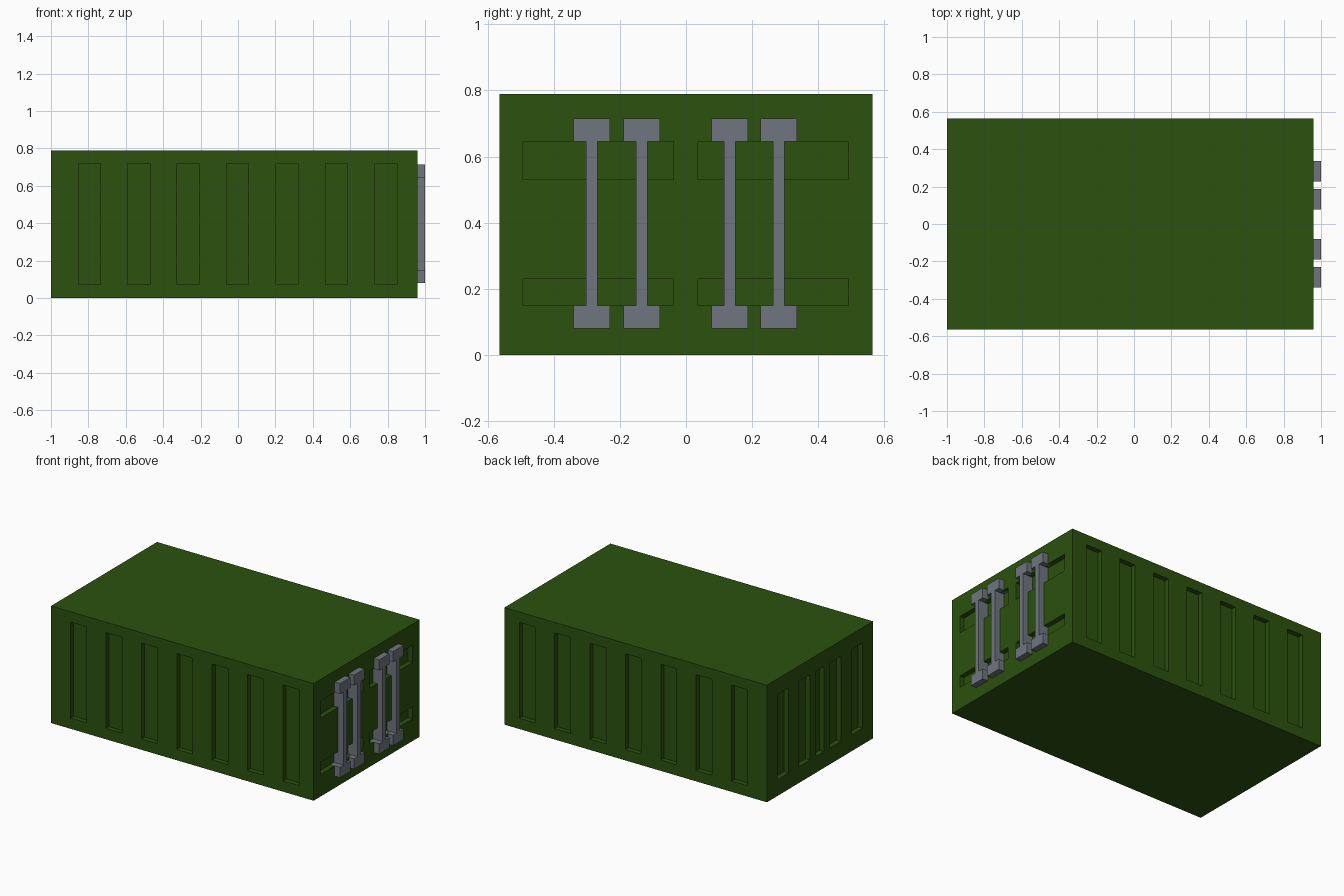
import bpy, bmesh
from mathutils import Matrix, Vector

cube = bpy.data.objects.get("Cube")
if cube:
    bpy.data.objects.remove(cube, do_unlink=True)


def make_material(name, color):
    mat = bpy.data.materials.new(name)
    mat.use_nodes = True
    mat.diffuse_color = color
    mat.node_tree.nodes["Principled BSDF"].inputs["Base Color"].default_value = color
    return mat


green = make_material("dark green paint", (0.025, 0.084, 0.0044, 1))
grey = make_material("steel grey", (0.162, 0.181, 0.216, 1))


def add_box(bm, x, y, z):
    """Add a box given its (min, max) range on each axis."""
    size = [r[1] - r[0] for r in (x, y, z)]
    centre = Vector([(r[0] + r[1]) / 2 for r in (x, y, z)])
    bmesh.ops.create_cube(bm, size=1, matrix=Matrix.Translation(centre) @ Matrix.Diagonal((*size, 1)))


def to_object(bm, name, mat):
    bmesh.ops.recalc_face_normals(bm, faces=bm.faces)
    mesh = bpy.data.meshes.new(name)
    bm.to_mesh(mesh)
    bm.free()
    mesh.materials.append(mat)
    obj = bpy.data.objects.new(name, mesh)
    bpy.context.collection.objects.link(obj)
    return obj


LEFT, RIGHT, HALF_Y, HEIGHT = -1.0, 0.96, 0.565, 0.79
DEPTH, OVER = 0.033, 0.03

# Container body
bm = bmesh.new()
add_box(bm, (LEFT, RIGHT), (-HALF_Y, HALF_Y), (0, HEIGHT))
body = to_object(bm, "container_body", green)

# Recess cutters
bm = bmesh.new()
for i in range(7):  # upright slots along both long sides
    x = -0.795 + 0.2642 * i
    for s in (-1, 1):
        y = sorted((s * (HALF_Y - DEPTH), s * (HALF_Y + OVER)))
        add_box(bm, (x - 0.059, x + 0.059), y, (0.073, 0.72))
for y, w in ((-0.395, 0.12), (-0.165, 0.12), (0, 0.085), (0.165, 0.12), (0.395, 0.12)):  # closed end
    add_box(bm, (LEFT - OVER, LEFT + DEPTH), (y - w / 2, y + w / 2), (0.11, 0.685))
for y in ((-0.493, -0.038), (0.036, 0.491)):  # door end
    for z in ((0.15, 0.23), (0.53, 0.645)):
        add_box(bm, (RIGHT - DEPTH, RIGHT + OVER), y, z)
cutter = to_object(bm, "recess_cutter", green)
cutter.hide_render = True

# Cut the recesses and drop the helper
mod = body.modifiers.new("recesses", 'BOOLEAN')
mod.operation = 'DIFFERENCE'
mod.solver = 'EXACT'
mod.object = cutter
bpy.context.view_layer.update()
cut_mesh = bpy.data.meshes.new_from_object(body.evaluated_get(bpy.context.evaluated_depsgraph_get()))
body.modifiers.clear()
body.data = cut_mesh
bpy.data.objects.remove(cutter, do_unlink=True)

# Locking bars: I-shaped outline extruded out of the door end
HALF_PROFILE = [(0.055, 0.08), (0.055, 0.15), (0.0175, 0.15),
                (0.0175, 0.645), (0.055, 0.645), (0.055, 0.715)]
for i, y in enumerate((-0.285, -0.134, 0.132, 0.281)):
    outline = HALF_PROFILE + [(-u, z) for u, z in reversed(HALF_PROFILE)]
    bm = bmesh.new()
    face = bm.faces.new([bm.verts.new((RIGHT - DEPTH - 0.005, y + u, z)) for u, z in outline])
    out = bmesh.ops.extrude_face_region(bm, geom=[face])
    verts = [v for v in out["geom"] if isinstance(v, bmesh.types.BMVert)]
    bmesh.ops.translate(bm, verts=verts, vec=(1.0 - RIGHT + DEPTH + 0.005, 0, 0))
    to_object(bm, f"locking_bar_{i + 1}", grey)
